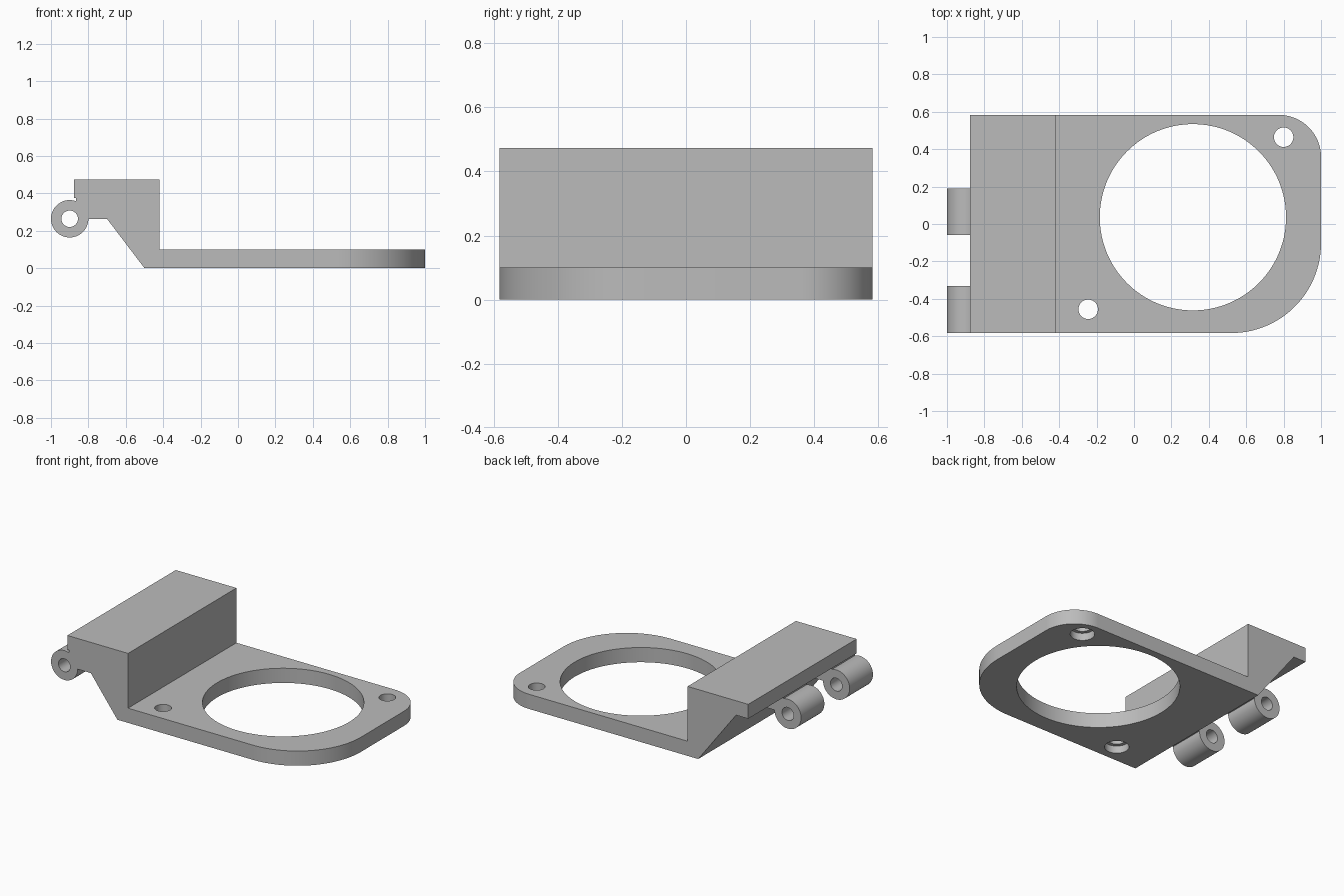
import bpy
import bmesh
from math import cos, sin, radians, tau
from mathutils import Matrix

cube = bpy.data.objects.get("Cube")
if cube:
    bpy.data.objects.remove(cube, do_unlink=True)

grey = bpy.data.materials.new("light grey")
grey.use_nodes = True
colour = (0.5, 0.5, 0.5, 1)
grey.diffuse_color = colour
grey.node_tree.nodes["Principled BSDF"].inputs["Base Color"].default_value = colour


def arc(cx, cy, r, start, end, steps=32):
    """Points along an arc, angles in degrees."""
    angles = [radians(start + (end - start) * i / steps) for i in range(steps + 1)]
    return [(cx + r * cos(a), cy + r * sin(a)) for a in angles]


def prism(name, points, low, high, along_y=False):
    """Extrude an outline along z, or an x-z outline along y."""
    bm = bmesh.new()
    place = (lambda a, b: (a, low, b)) if along_y else (lambda a, b: (a, b, low))
    face = bm.faces.new([bm.verts.new(place(a, b)) for a, b in points])
    moved = bmesh.ops.extrude_face_region(bm, geom=[face])["geom"]
    depth = (0, high - low, 0) if along_y else (0, 0, high - low)
    bmesh.ops.translate(bm, vec=depth,
                        verts=[v for v in moved if isinstance(v, bmesh.types.BMVert)])
    bmesh.ops.recalc_face_normals(bm, faces=bm.faces)
    mesh = bpy.data.meshes.new(name)
    bm.to_mesh(mesh)
    bm.free()
    mesh.materials.append(grey)
    obj = bpy.data.objects.new(name, mesh)
    bpy.context.collection.objects.link(obj)
    return obj


def circle(cx, cy, r, steps=64):
    return arc(cx, cy, r, 0, 360 * (steps - 1) / steps, steps - 1)


def combine(target, tool, operation):
    """Apply a boolean and discard the tool."""
    tool.hide_render = True
    mod = target.modifiers.new(operation.lower(), "BOOLEAN")
    mod.object = tool
    mod.operation = operation
    mod.solver = "EXACT"
    bpy.context.view_layer.objects.active = target
    bpy.ops.object.modifier_apply(modifier=mod.name)
    bpy.data.objects.remove(tool, do_unlink=True)


HALF = 0.583      # half width of the bracket
THICK = 0.1       # plate thickness

# Raised block and plate as one side profile
bracket = prism("hinged_bracket", [
    (-0.5, 0), (1.1, 0), (1.1, THICK), (-0.42, THICK), (-0.42, 0.473),
    (-0.877, 0.473), (-0.877, 0.375), (-0.785, 0.375)], -0.7, 0.7, along_y=True)

# Plan outline with one large and one small rounded corner
plan = [(-1.2, HALF), (-1.2, -HALF)]
plan += arc(0.52, HALF * -1 + 0.48, 0.48, -90, 0)
plan += arc(0.775, HALF - 0.225, 0.225, 0, 90)
combine(bracket, prism("plan_outline", plan, -0.2, 0.7), "INTERSECT")

# Hinge knuckles with webs reaching into the block
px, pz = -0.9, 0.264
knuckle = arc(px, pz, 0.1, 70, 360, 56)
knuckle += [(-0.65, pz), (-0.72, 0.41), (-0.866, 0.41)]
for start, end in ((-HALF, -0.332), (-0.06, 0.19)):
    combine(bracket, prism("knuckle", knuckle, start, end, along_y=True), "UNION")
combine(bracket, prism("pin_hole", circle(px, pz, 0.044), -0.8, 0.8, along_y=True),
        "DIFFERENCE")

# Large opening
combine(bracket, prism("opening", circle(0.315, 0.036, 0.498, 128), -0.1, 0.3), "DIFFERENCE")

# Screw holes, counterbored from below
for x, y in ((-0.245, -0.456), (0.8, 0.464)):
    combine(bracket, prism("screw_hole", circle(x, y, 0.052), -0.1, 0.3), "DIFFERENCE")
    combine(bracket, prism("counterbore", circle(x, y, 0.075), -0.1, 0.05), "DIFFERENCE")

# Smooth the round walls, keep edges crisp
bpy.ops.object.select_all(action="DESELECT")
bracket.select_set(True)
bpy.context.view_layer.objects.active = bracket
bpy.ops.object.shade_smooth_by_angle(angle=radians(30))
